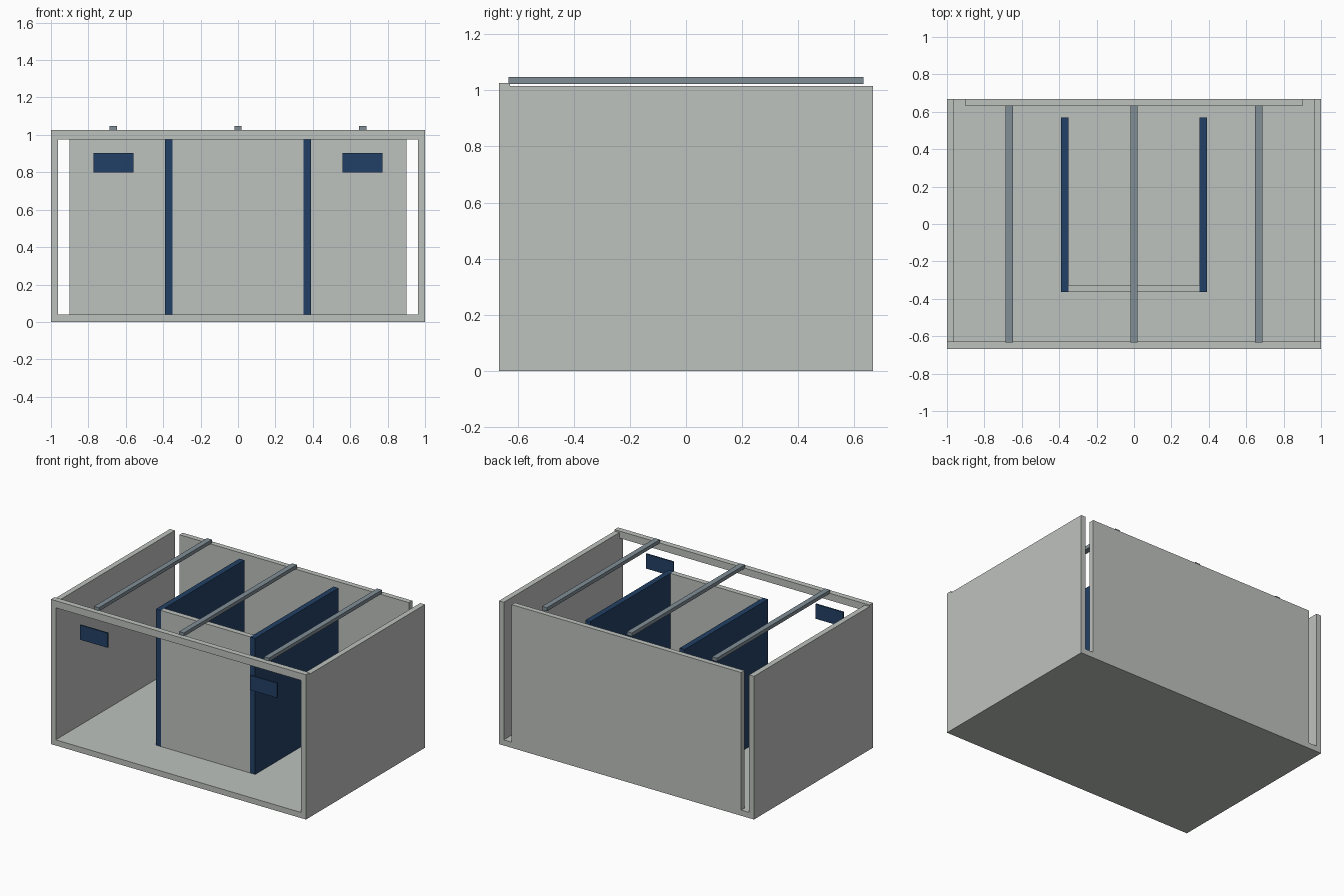
import bpy
import bmesh

if "Cube" in bpy.data.objects:
    bpy.data.objects.remove(bpy.data.objects["Cube"])


def material(name, rgb):
    def linear(c):
        c /= 255
        return c / 12.92 if c <= 0.04045 else ((c + 0.055) / 1.055) ** 2.4
    m = bpy.data.materials.new(name)
    m.diffuse_color = (*[linear(c) for c in rgb], 1)
    m.use_nodes = True
    m.node_tree.nodes["Principled BSDF"].inputs["Base Color"].default_value = m.diffuse_color
    return m


GREY = material("pale grey panel", (190, 194, 190))
BLUE = material("navy blue", (34, 64, 102))
STEEL = material("steel grey", (128, 141, 150))


def box(name, x, y, z, mat):
    """Box from (min, max) ranges on each axis."""
    mesh = bpy.data.meshes.new(name)
    bm = bmesh.new()
    bmesh.ops.create_cube(bm, size=1)
    for v in bm.verts:
        for i, (lo, hi) in enumerate((x, y, z)):
            v.co[i] = hi if v.co[i] > 0 else lo
    bm.to_mesh(mesh)
    bm.free()
    mesh.materials.append(mat)
    obj = bpy.data.objects.new(name, mesh)
    bpy.context.collection.objects.link(obj)
    return obj


def pair(name, x, y, z, mat):
    """The same box on the right and mirrored on the left."""
    box("right_" + name, x, y, z, mat)
    box("left_" + name, (-x[1], -x[0]), y, z, mat)


D = 0.667      # half depth
TOP = 1.015    # wall height

# Shell: floor, side walls, back wall with a gap at each end, front beam
box("floor", (-0.962, 0.962), (-D, D), (0, 0.04), GREY)
pair("side_wall", (0.962, 1.0), (-D, D), (0, TOP), GREY)
box("back_wall", (-0.9, 0.9), (0.63, D), (0.04, TOP), GREY)
box("front_beam", (-1, 1), (-D, -0.627), (0.976, 1.026), GREY)

# Inner booth: two blue partitions joined by a grey front panel
pair("partition", (0.35, 0.389), (-0.363, 0.57), (0.04, 1.005), BLUE)
box("booth_front_panel", (-0.35, 0.35), (-0.363, -0.325), (0.04, 1.005), GREY)

# Blue sign plates below the front beam
pair("sign_plate", (0.558, 0.773), (-0.665, -0.655), (0.8, 0.904), BLUE)

# Roof bars running front to back
for label, cx in (("left", -0.667), ("middle", 0), ("right", 0.667)):
    box(label + "_roof_bar", (cx - 0.019, cx + 0.019),
        (-0.633, 0.633), (1.022, 1.047), STEEL)
